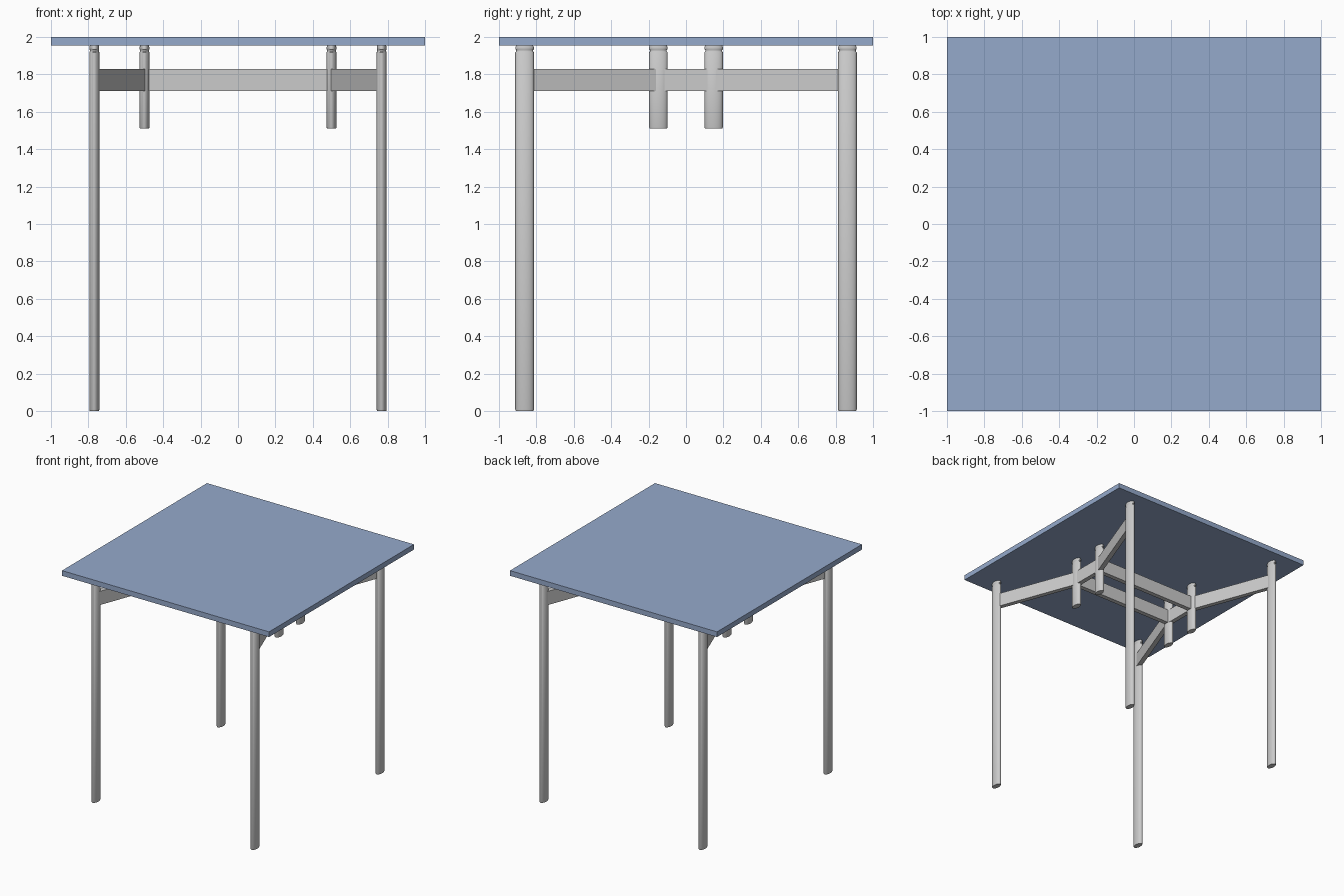
import bpy, bmesh, math
from mathutils import Vector

if "Cube" in bpy.data.objects:
    bpy.data.objects.remove(bpy.data.objects["Cube"])


def finish(name, bm, smooth=False):
    bmesh.ops.recalc_face_normals(bm, faces=bm.faces)
    me = bpy.data.meshes.new(name)
    bm.to_mesh(me)
    bm.free()
    ob = bpy.data.objects.new(name, me)
    bpy.context.collection.objects.link(ob)
    if smooth:
        bpy.ops.object.select_all(action='DESELECT')
        ob.select_set(True)
        bpy.context.view_layer.objects.active = ob
        bpy.ops.object.shade_smooth_by_angle(angle=math.radians(35))
    return ob


def oval_post(name, x, y, z0, sides=32):
    # oval section, half as wide in x as in y, with a grooved collar on top
    profile = [(0.046, z0), (0.05, z0 + 0.008), (0.05, 1.918), (0.045, 1.923),
               (0.045, 1.930), (0.049, 1.934), (0.049, 1.945), (0.045, 1.956)]
    bm = bmesh.new()
    rings = []
    for r, z in profile:
        rings.append([bm.verts.new((x + 0.53 * r * math.cos(a), y + r * math.sin(a), z))
                      for a in (2 * math.pi * i / sides for i in range(sides))])
    for lo, hi in zip(rings, rings[1:]):
        for i in range(sides):
            j = (i + 1) % sides
            bm.faces.new((lo[i], lo[j], hi[j], hi[i]))
    bm.faces.new(rings[0][::-1])
    bm.faces.new(rings[-1])
    return finish(name, bm, True)


def rail(name, a, b, thick=0.04, z0=1.71, z1=1.83):
    # upright flat bar between two plan points
    a, b = Vector(a), Vector(b)
    d = (b - a).normalized()
    n = Vector((-d.y, d.x)) * thick / 2
    bm = bmesh.new()
    base = bm.faces.new([bm.verts.new((p.x, p.y, z0)) for p in (a - n, b - n, b + n, a + n)])
    ext = bmesh.ops.extrude_face_region(bm, geom=[base])
    up = [v for v in ext['geom'] if isinstance(v, bmesh.types.BMVert)]
    bmesh.ops.translate(bm, verts=up, vec=(0, 0, z1 - z0))
    return finish(name, bm)


# table top
bm = bmesh.new()
bmesh.ops.create_cube(bm, size=1)
bmesh.ops.scale(bm, vec=(2, 2, 0.045), verts=bm.verts)
bmesh.ops.translate(bm, vec=(0, 0, 1.9775), verts=bm.verts)
top = finish("table_top", bm)
mat = bpy.data.materials.new("blue_top")
mat.diffuse_color = (0.30, 0.40, 0.60, 1)
mat.use_nodes = True
mat.node_tree.nodes["Principled BSDF"].inputs["Base Color"].default_value = mat.diffuse_color
top.data.materials.append(mat)

LEG, POST = (0.768, 0.863), (0.50, 0.148)

# legs, short hanging posts and splayed arms, one set per corner
for sx, side in ((-1, "left"), (1, "right")):
    for sy, end in ((-1, "front"), (1, "back")):
        leg = (sx * LEG[0], sy * LEG[1])
        post = (sx * POST[0], sy * POST[1])
        oval_post(f"{end}_{side}_leg", *leg, 0.005 - 0.005)
        oval_post(f"{end}_{side}_short_post", *post, 1.51)
        rail(f"{end}_{side}_arm", leg, post)

# central frame rails
for s, end, side in ((-1, "front", "left"), (1, "back", "right")):
    rail(f"{end}_rail", (-POST[0], s * POST[1]), (POST[0], s * POST[1]))
    rail(f"{side}_cross_rail", (s * POST[0], -POST[1]), (s * POST[0], POST[1]))
